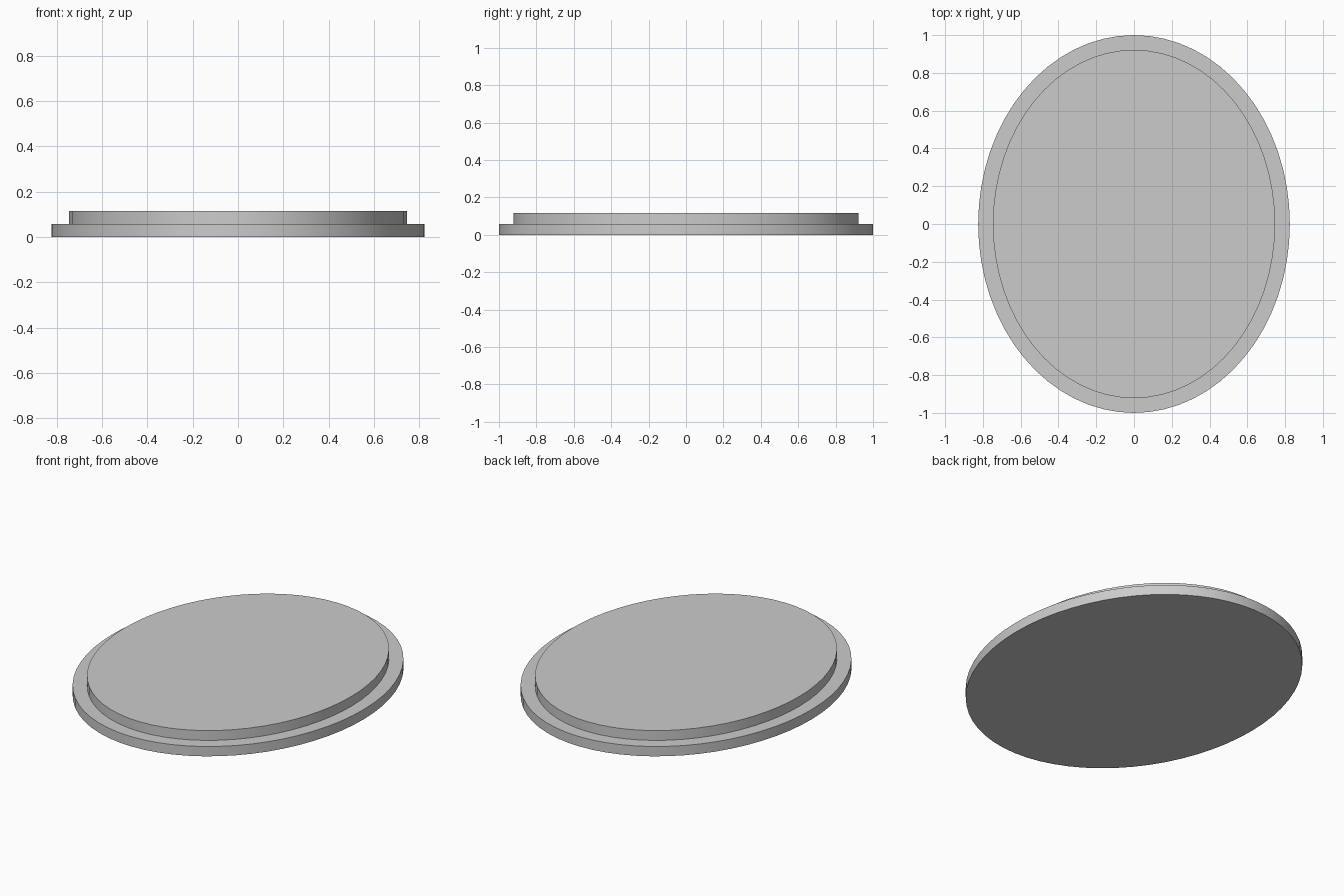
import bpy

if "Cube" in bpy.data.objects:
    bpy.data.objects.remove(bpy.data.objects["Cube"])


def oval_disc(name, rx, ry, z0, z1, sides=64):
    """Solid elliptical disc between two heights."""
    bpy.ops.mesh.primitive_cylinder_add(
        vertices=sides, radius=1, depth=1, location=(0, 0, (z0 + z1) / 2))
    disc = bpy.context.object
    disc.name = name
    disc.scale = (rx, ry, z1 - z0)
    bpy.ops.object.transform_apply(location=False, rotation=False, scale=True)
    bpy.ops.object.shade_smooth_by_angle()
    return disc


# Wide lower tier
oval_disc("lower_tier", 0.825, 1.0, 0.0, 0.058)

# Slightly smaller upper tier
oval_disc("upper_tier", 0.747, 0.922, 0.058, 0.116)
